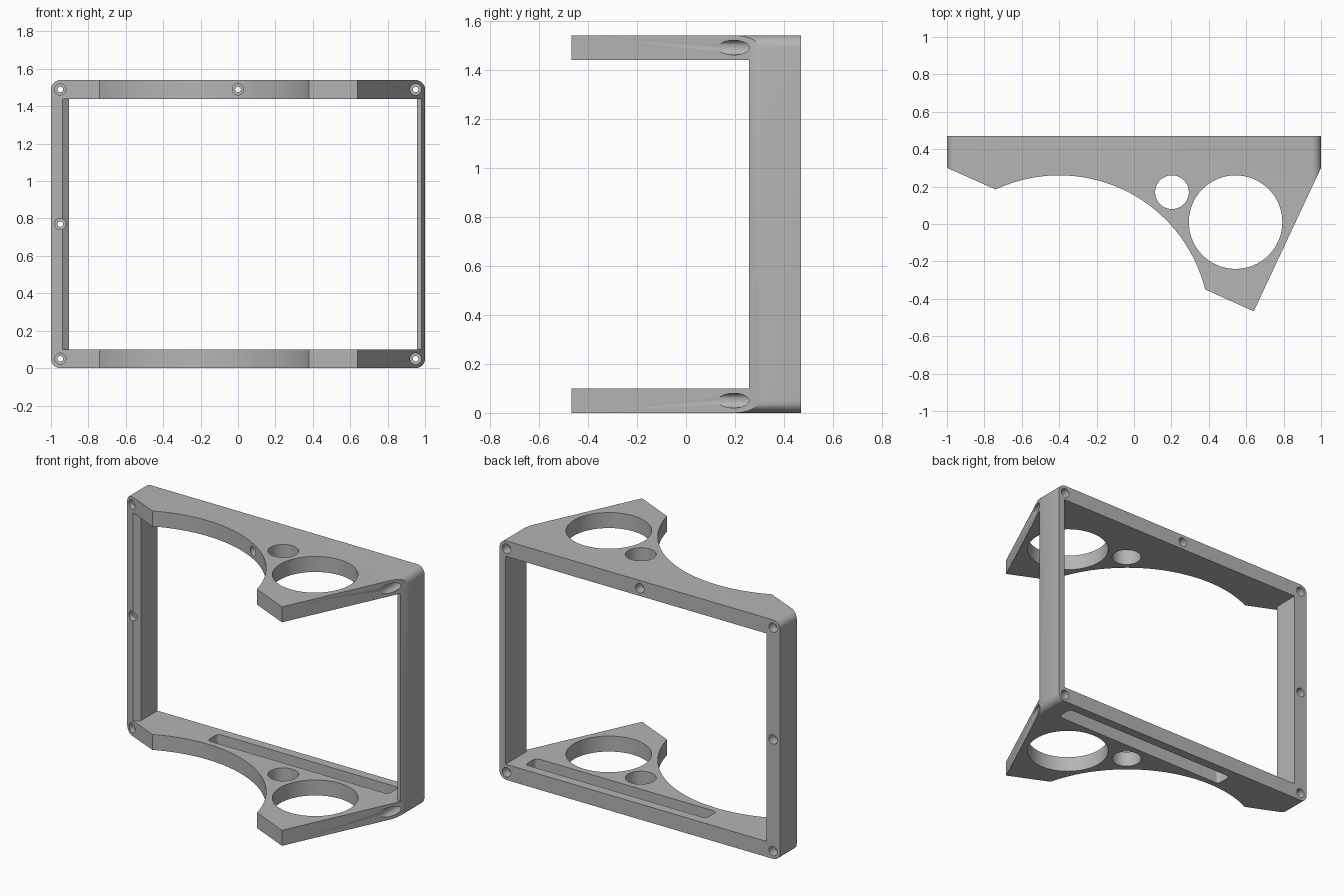
import bpy, bmesh, math
from mathutils import Vector

if "Cube" in bpy.data.objects:
    bpy.data.objects.remove(bpy.data.objects["Cube"])

HEIGHT, PLATE = 1.54, 0.10
BACK = 0.47

grey = bpy.data.materials.new("plain_grey")
grey.use_nodes = True
colour = (0.46, 0.46, 0.46, 1)
grey.diffuse_color = colour
grey.node_tree.nodes["Principled BSDF"].inputs["Base Color"].default_value = colour


def make_object(name, bm):
    bmesh.ops.recalc_face_normals(bm, faces=bm.faces)
    mesh = bpy.data.meshes.new(name)
    bm.to_mesh(mesh)
    bm.free()
    mesh.materials.append(grey)
    obj = bpy.data.objects.new(name, mesh)
    bpy.context.collection.objects.link(obj)
    return obj


def prism(name, points, low, high, along_y=False):
    """Extrude a flat outline along z, or along y."""
    bm = bmesh.new()
    place = (lambda a, b: (a, low, b)) if along_y else (lambda a, b: (a, b, low))
    face = bm.faces.new([bm.verts.new(place(a, b)) for a, b in points])
    step = Vector((0, high - low, 0) if along_y else (0, 0, high - low))
    new = bmesh.ops.extrude_face_region(bm, geom=[face])["geom"]
    bmesh.ops.translate(bm, vec=step, verts=[v for v in new if isinstance(v, bmesh.types.BMVert)])
    return make_object(name, bm)


def arc(cx, cy, r, start, end, steps):
    angles = [math.radians(start + (end - start) * i / steps) for i in range(steps + 1)]
    return [(cx + r * math.cos(a), cy + r * math.sin(a)) for a in angles]


def rounded_rect(x0, x1, y0, y1, r):
    corners = [(x1 - r, y1 - r), (x0 + r, y1 - r), (x0 + r, y0 + r), (x1 - r, y0 + r)]
    return [p for i, (x, y) in enumerate(corners) for p in arc(x, y, r, i * 90, i * 90 + 90, 8)]


def screw_cutter(x, z, sides=32):
    """Narrow bolt hole with a wide counterbore at each end."""
    wide, narrow = 0.03, 0.015
    rings = [(-0.7, wide), (0.32, wide), (0.32, narrow), (0.41, narrow), (0.41, wide), (0.7, wide)]
    bm = bmesh.new()
    loops = [[bm.verts.new((x + a, y, z + b)) for a, b in arc(0, 0, r, 0, 360, sides)[:-1]]
             for y, r in rings]
    for p, q in zip(loops, loops[1:]):
        for i in range(sides):
            j = (i + 1) % sides
            bm.faces.new((p[i], p[j], q[j], q[i]))
    bm.faces.new(loops[0])
    bm.faces.new(loops[-1])
    return make_object("screw_cutter", bm)


def combine(body, other, operation="DIFFERENCE"):
    mod = body.modifiers.new("cut", "BOOLEAN")
    mod.object, mod.operation, mod.solver = other, operation, "EXACT"
    bpy.context.view_layer.update()
    graph = bpy.context.evaluated_depsgraph_get()
    mesh = bpy.data.meshes.new_from_object(body.evaluated_get(graph))
    body.modifiers.clear()
    body.data = mesh
    bpy.data.objects.remove(other)


# Body outline with the big curved bay in front
bay = arc(-0.4, -0.544, 0.804, 14, 115, 64)
outline = [(-1, BACK), (1, BACK), (1, 0.30), (0.64, -0.467)] + bay + [(-1, 0.30)]
frame = prism("holder_frame", outline, 0, HEIGHT)

# Rounded long corners
combine(frame, prism("corner_shape", rounded_rect(-1, 1, 0, HEIGHT, 0.05), -1, 1, True), "INTERSECT")

# Window and the open space between the two shelves
opening = [(-0.903, 1), (-0.903, 0.30), (-0.94, 0.272), (-0.94, 0.257), (-2, 0.257), (-2, -1),
           (2, -1), (2, 0.257), (0.957, 0.257), (0.957, 1)]
combine(frame, prism("opening", opening, PLATE, HEIGHT - PLATE))

# Round holes through both shelves
for x, y, r in ((0.543, 0.01, 0.25), (0.203, 0.17, 0.09)):
    combine(frame, prism("round_hole", arc(x, y, r, 0, 360, 64)[:-1], -1, 2))

# Long slot in the lower shelf only
combine(frame, prism("slot", rounded_rect(-0.43, 0.86, 0.30, 0.41, 0.025), -0.5, 0.5))

# Screw holes from front to back
low, high = 0.05, HEIGHT - 0.05
for x, z in ((-0.95, low), (-0.95, HEIGHT / 2), (-0.95, high), (0, high), (0.95, low), (0.95, high)):
    combine(frame, screw_cutter(x, z))

bpy.ops.object.select_all(action="DESELECT")
frame.select_set(True)
bpy.context.view_layer.objects.active = frame
bpy.ops.object.shade_smooth_by_angle(angle=math.radians(30))
